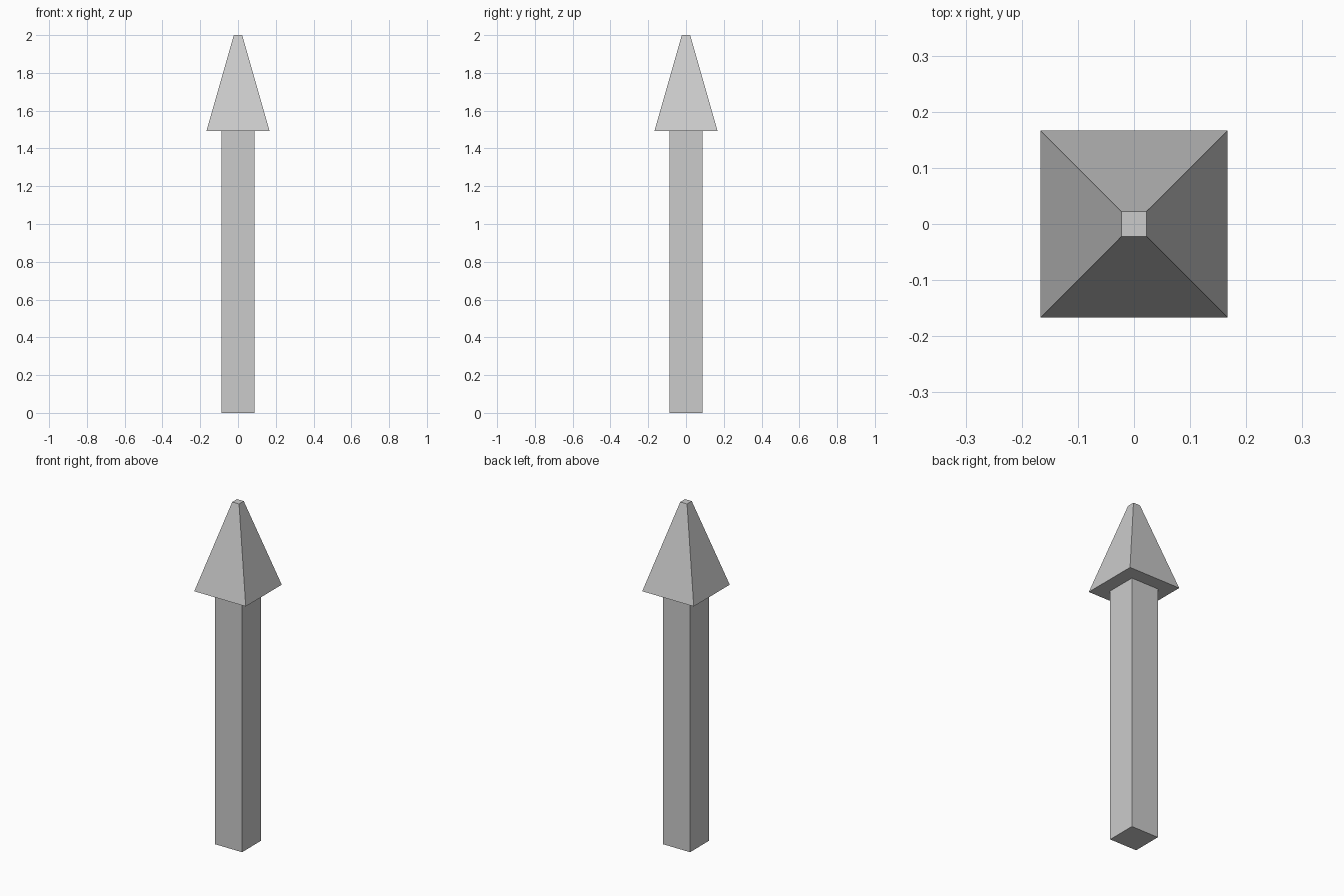
import bpy, bmesh

if "Cube" in bpy.data.objects:
    bpy.data.objects.remove(bpy.data.objects["Cube"])

# Square cross-sections from bottom to top: (half width, height)
SHAFT, HEAD, TIP = 0.088, 0.167, 0.022
profile = [(SHAFT, 0.0), (SHAFT, 1.493), (HEAD, 1.493), (TIP, 2.0)]

bm = bmesh.new()
rings = [[bm.verts.new((sx * h, sy * h, z))
          for sx, sy in ((-1, -1), (1, -1), (1, 1), (-1, 1))]
         for h, z in profile]

# Shaft sides, underside of the head, and sloping head faces
for low, high in zip(rings, rings[1:]):
    for i in range(4):
        j = (i + 1) % 4
        bm.faces.new((low[i], low[j], high[j], high[i]))

# Bottom cap and small flat tip
bm.faces.new(rings[0][::-1])
bm.faces.new(rings[-1])
bmesh.ops.recalc_face_normals(bm, faces=bm.faces)

mesh = bpy.data.meshes.new("pointed_post")
bm.to_mesh(mesh)
bm.free()
bpy.context.collection.objects.link(bpy.data.objects.new("pointed_post", mesh))
